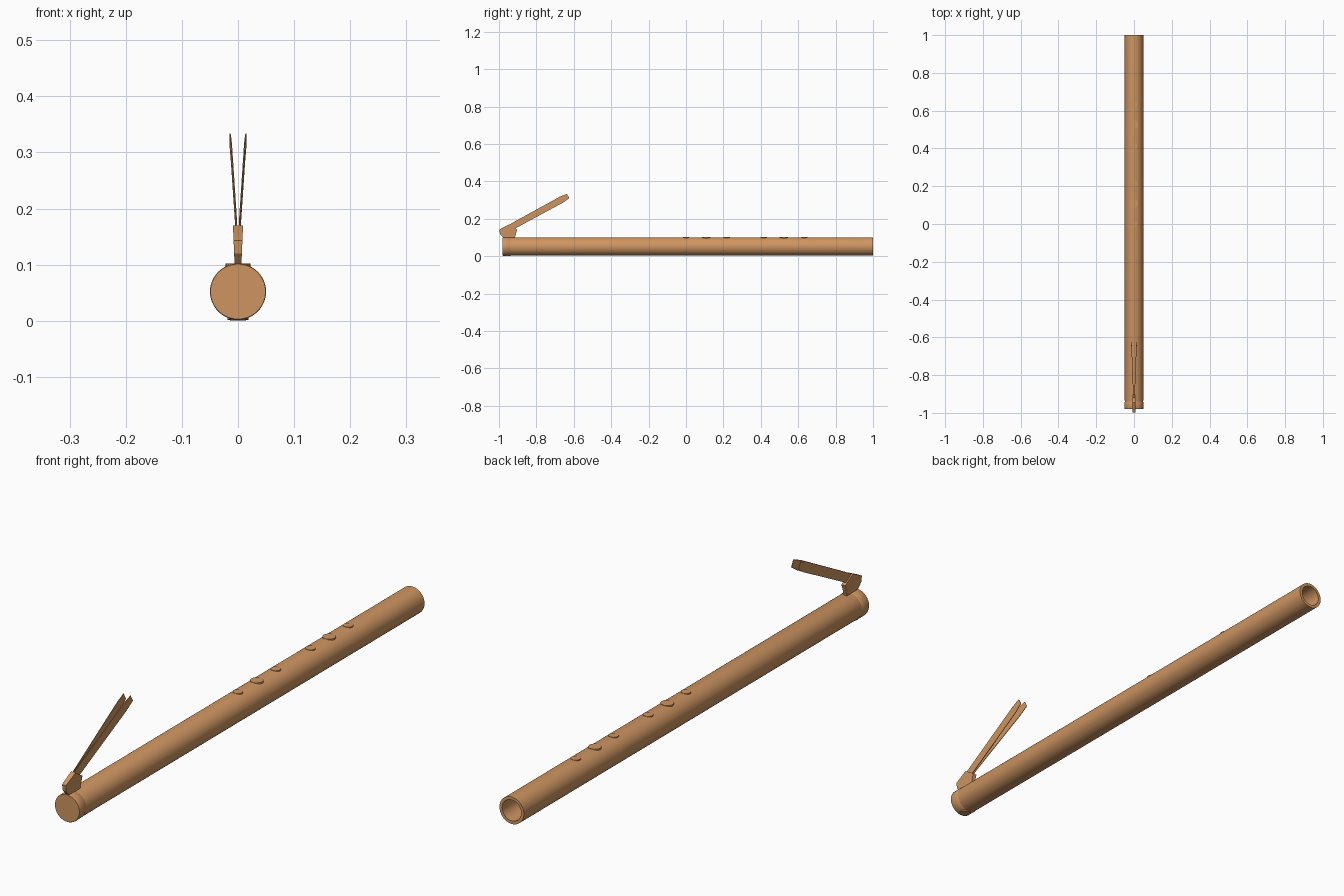
import bpy, bmesh, math
from mathutils import Vector, Matrix

cube = bpy.data.objects.get("Cube")
if cube:
    bpy.data.objects.remove(cube, do_unlink=True)

wood = bpy.data.materials.new("warm_wood")
wood.use_nodes = True
COLOUR = (0.62, 0.30, 0.12, 1)
wood.diffuse_color = COLOUR
wood.node_tree.nodes["Principled BSDF"].inputs["Base Color"].default_value = COLOUR

AXIS_Z = 0.052


def finish(name, bm, smooth=True):
    bmesh.ops.recalc_face_normals(bm, faces=bm.faces)
    mesh = bpy.data.meshes.new(name)
    bm.to_mesh(mesh)
    bm.free()
    obj = bpy.data.objects.new(name, mesh)
    bpy.context.collection.objects.link(obj)
    mesh.materials.append(wood)
    if smooth:
        bpy.ops.object.select_all(action='DESELECT')
        obj.select_set(True)
        bpy.context.view_layer.objects.active = obj
        bpy.ops.object.shade_smooth_by_angle(angle=math.radians(35))
    return obj


def lathe(name, profile, steps=48):
    """Spin (radius, y) points around the bore axis."""
    bm = bmesh.new()
    verts = [bm.verts.new((r, y, AXIS_Z)) for r, y in profile]
    edges = [bm.edges.new(pair) for pair in zip(verts, verts[1:])]
    bmesh.ops.spin(bm, geom=verts + edges, cent=(0, 0, AXIS_Z), axis=(0, 1, 0),
                   angle=math.tau, steps=steps, use_duplicate=False)
    bmesh.ops.remove_doubles(bm, verts=bm.verts, dist=0.0001)
    return finish(name, bm)


def disc(name, radius, depth, location, tilt=0):
    bm = bmesh.new()
    place = Matrix.Translation(location) @ Matrix.Rotation(tilt, 4, 'X')
    bmesh.ops.create_cone(bm, cap_ends=True, segments=24, radius1=radius,
                          radius2=radius, depth=depth, matrix=place)
    return finish(name, bm)


def prism(name, outline, half_width, half_top):
    """Extrude a (y, z) side outline across x, narrowing towards the top."""
    bm = bmesh.new()
    low = min(z for _, z in outline)
    high = max(z for _, z in outline)
    sides = []
    for side in (-1, 1):
        ring = []
        for y, z in outline:
            t = (z - low) / (high - low)
            ring.append(bm.verts.new((side * (half_width + t * (half_top - half_width)), y, z)))
        bm.faces.new(ring)
        sides.append(ring)
    left, right = sides
    for i in range(len(left)):
        j = (i + 1) % len(left)
        bm.faces.new((left[i], left[j], right[j], right[i]))
    return finish(name, bm, smooth=False)


# Hollow tube with an open far end
lathe("flute_tube", [(0, -0.94), (0.048, -0.94), (0.049, -0.935), (0.049, 1),
                     (0.038, 1), (0.038, -0.9), (0, -0.9)])

# Closed end cap
lathe("end_cap", [(0, -0.98), (0.049, -0.98), (0.05, -0.978), (0.05, -0.945),
                  (0.048, -0.94), (0, -0.94)])

# Finger pads, in two groups of three
for group in (0, 0.415):
    for offset, radius in ((0, 0.017), (0.108, 0.022), (0.217, 0.017)):
        disc("finger_pad", radius, 0.012, (0, group + offset, 0.096))

# Small button under the cap
disc("lower_button", 0.019, 0.01, (0, -0.957, 0.007), math.radians(-5))

# Bracket standing on the closed end
prism("bracket", [(-0.975, 0.098), (-0.915, 0.098), (-0.903, 0.143), (-0.945, 0.17),
                  (-0.985, 0.15), (-0.998, 0.143), (-0.995, 0.12)], 0.006, 0.009)

# Two thin blades spreading apart along their length
along = Vector((0, 0.33, 0.18)).normalized()
across = Vector((0, -along.z, along.y))
root = Vector((0, -0.955, 0.145))
for name, side in (("left_blade", 1), ("right_blade", -1)):
    bm = bmesh.new()
    rings = []
    for t, half, spread in ((0, 0.016, 0.002), (0.05, 0.017, 0.003),
                            (0.33, 0.018, 0.012), (0.37, 0.013, 0.014)):
        middle = root + along * t
        ring = []
        for w, dx in ((-half, -0.001), (half, -0.001), (half, 0.001), (-half, 0.001)):
            point = middle + across * w
            ring.append(bm.verts.new((side * spread + dx, point.y, point.z)))
        rings.append(ring)
    for a, b in zip(rings, rings[1:]):
        for i in range(4):
            j = (i + 1) % 4
            bm.faces.new((a[i], a[j], b[j], b[i]))
    bm.faces.new(rings[0])
    bm.faces.new(rings[-1])
    finish(name, bm, smooth=False)
